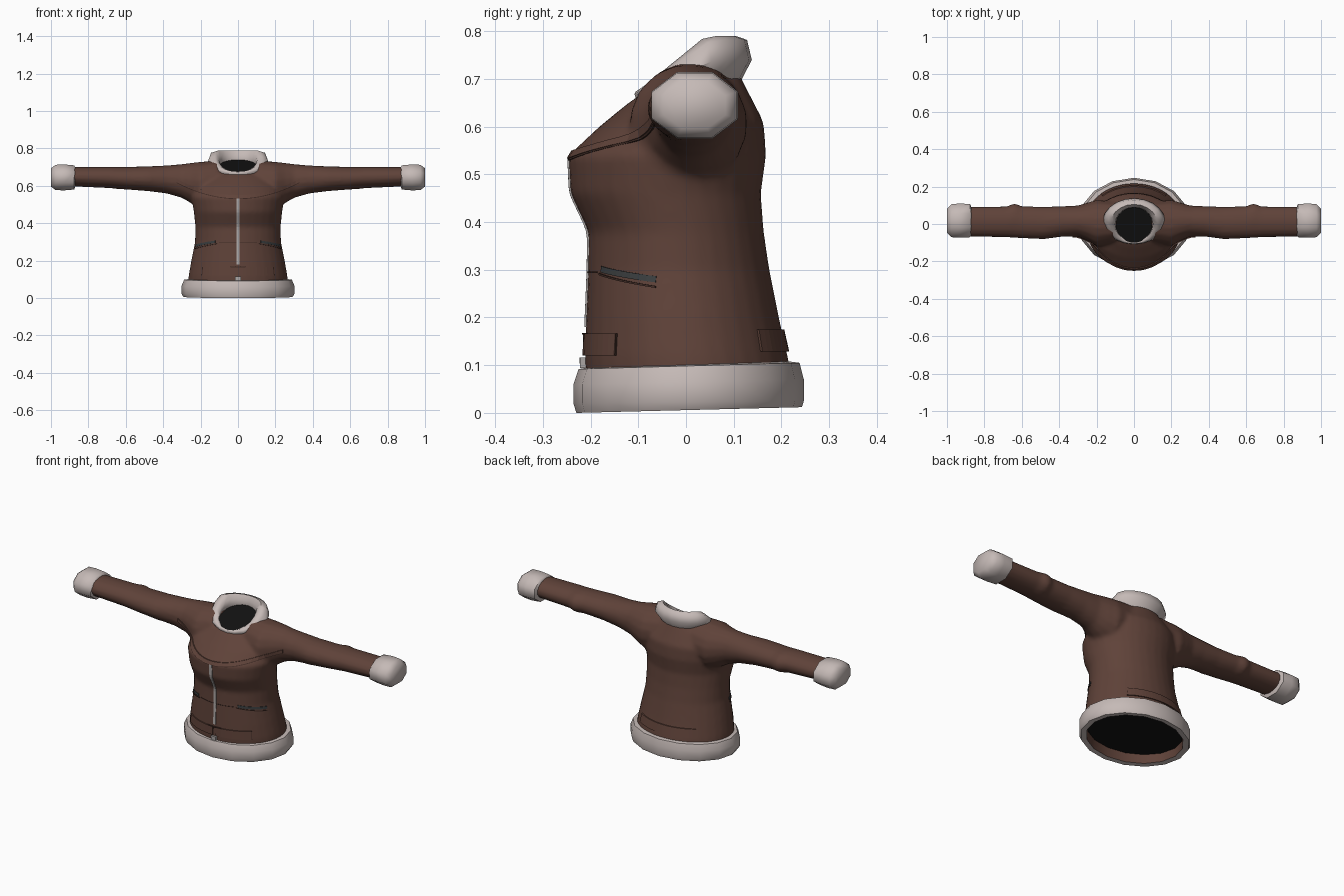
import bpy, bmesh, math
from mathutils import Vector
from mathutils.bvhtree import BVHTree

if "Cube" in bpy.data.objects:
    bpy.data.objects.remove(bpy.data.objects["Cube"])


def material(name, rgb):
    m = bpy.data.materials.new(name)
    m.diffuse_color = (*rgb, 1)
    m.use_nodes = True
    m.node_tree.nodes["Principled BSDF"].inputs["Base Color"].default_value = m.diffuse_color
    return m


LEATHER = material("brown leather", (0.115, 0.055, 0.041))
SEAM = material("dark brown seam", (0.05, 0.024, 0.018))
FUR = material("pale fur", (0.56, 0.49, 0.47))
LINING = material("black lining", (0.006, 0.006, 0.006))
METAL = material("zip metal", (0.42, 0.39, 0.38))
GREY = material("dark grey zip", (0.045, 0.05, 0.052))


def loft(bm, rings, caps=True, loop=False):
    """Skin a list of equal point rings."""
    vs = [[bm.verts.new(p) for p in r] for r in rings]
    n = len(vs[0])
    pairs = list(zip(vs, vs[1:]))
    if loop:
        pairs.append((vs[-1], vs[0]))
    for a, b in pairs:
        for i in range(n):
            j = (i + 1) % n
            bm.faces.new((a[i], a[j], b[j], b[i]))
    if caps and not loop:
        bm.faces.new(vs[0])
        bm.faces.new(vs[-1])


def finish(bm, name, mats, angle=40):
    bmesh.ops.recalc_face_normals(bm, faces=bm.faces)
    me = bpy.data.meshes.new(name)
    bm.to_mesh(me)
    bm.free()
    for m in mats:
        me.materials.append(m)
    for p in me.polygons:
        p.use_smooth = True
    me.set_sharp_from_angle(angle=math.radians(angle))
    ob = bpy.data.objects.new(name, me)
    bpy.context.collection.objects.link(ob)
    return ob


def level_ring(zf, zb, w, yf, yb, n=32, k=1.0):
    """Oval around z; height runs from zf in front to zb behind."""
    pts = []
    for i in range(n):
        a = math.tau * i / n
        t = (1 - math.cos(a)) / 2
        pts.append((w * math.sin(a), yf + (yb - yf) * t,
                    zf + (zb - zf) * min(1, t * k)))
    return pts


def arm_ring(side, x, zb, zt, yf, yb, n=16):
    """Oval around the sleeve axis."""
    pts = []
    for i in range(n):
        a = math.tau * (i + 0.5) / n
        pts.append((side * x, (yf + yb) / 2 + (yb - yf) / 2 * math.cos(a),
                    (zb + zt) / 2 + (zt - zb) / 2 * math.sin(a)))
    return pts


# Jacket shell: torso and both sleeves blended into one skin
TORSO = [(.06, .06, .268, -.21, .225), (.12, .12, .264, -.212, .213),
         (.2, .2, .25, -.209, .195), (.3, .3, .23, -.205, .175),
         (.38, .38, .228, -.204, .163), (.46, .46, .236, -.242, .157),
         (.54, .54, .25, -.246, .168), (.60, .61, .235, -.182, .163),
         (.645, .68, .17, -.127, .127), (.668, .735, .105, -.095, .10)]
SLEEVE = [(.1, .5, .737, -.10, .12), (.2, .48, .73, -.12, .13),
          (.25, .505, .724, -.09, .115), (.3, .535, .717, -.068, .10),
          (.38, .558, .71, -.068, .096), (.48, .571, .705, -.082, .093),
          (.6, .58, .702, -.077, .096), (.64, .582, .703, -.075, .112),
          (.68, .587, .703, -.072, .095), (.9, .597, .702, -.067, .092)]
shell = bmesh.new()
loft(shell, [level_ring(*r) for r in TORSO])
for s in (-1, 1):
    loft(shell, [arm_ring(s, *r) for r in SLEEVE])
jacket = finish(shell, "jacket_shell", [LEATHER])
rm = jacket.modifiers.new("blend", 'REMESH')
rm.mode = 'VOXEL'
rm.voxel_size = 0.011
rm.use_smooth_shade = True
sm = jacket.modifiers.new("relax", 'SMOOTH')
sm.factor = 0.5
sm.iterations = 4

# Fur hem with a leather inner band
bm = bmesh.new()
HEM = [(.095, .108, .262, -.205, .215), (.092, .105, .288, -.225, .238),
       (.06, .07, .302, -.236, .247), (.02, .025, .302, -.236, .247),
       (.0, .012, .292, -.23, .243), (.003, .014, .262, -.205, .217),
       (.05, .06, .258, -.2, .213)]
loft(bm, [level_ring(*r, n=16) for r in HEM], loop=True)
for f in bm.faces:
    c = f.calc_center_median()
    if math.hypot(c.x / .275, (c.y - .006) / .222) < 0.97:
        f.material_index = 1
finish(bm, "fur_hem", [FUR, LEATHER])

# Fur collar, tall behind and tapering to the front
bm = bmesh.new()
COLLAR = [(.655, .69, .125, -.104, .112), (.668, .74, .166, -.108, .138),
          (.674, .782, .152, -.105, .128), (.675, .79, .125, -.1, .105),
          (.672, .765, .102, -.093, .09), (.66, .72, .098, -.09, .088)]
loft(bm, [level_ring(*r, n=20, k=1.45) for r in COLLAR], loop=True)
finish(bm, "fur_collar", [FUR], 60)

# Dark openings at neck and hem
for name, ring in (("neck_opening", (.676, .743, .106, -.1, .1)),
                   ("hem_opening", (.052, .052, .264, -.206, .218))):
    bm = bmesh.new()
    bm.faces.new([bm.verts.new(p) for p in level_ring(*ring)])
    finish(bm, name, [LINING])

# Fur cuffs
CUFF = [(.868, .598, .70, -.06, .09), (.876, .575, .715, -.078, .114),
        (.93, .57, .72, -.08, .117), (.975, .572, .718, -.078, .114),
        (1.0, .592, .698, -.052, .088)]
for s, side in ((-1, "left"), (1, "right")):
    bm = bmesh.new()
    loft(bm, [arm_ring(s, *r, n=8) for r in CUFF])
    finish(bm, side + "_fur_cuff", [FUR], 60)

# Thin plates laid on the shell by casting rays at it
deps = bpy.context.evaluated_depsgraph_get()
skin = BVHTree.FromObject(jacket, deps)


def plate(name, mat, lo, hi, steps, lift=0.004, rows=1):
    """lo(t), hi(t) return (origin, direction) for the two long edges."""
    bm = bmesh.new()
    grid = []
    for i in range(steps + 1):
        (o0, d0), (o1, d1) = lo(i / steps), hi(i / steps)
        col = []
        for j in range(rows + 1):
            d = Vector(d0).lerp(Vector(d1), j / rows).normalized()
            hit = skin.ray_cast(Vector(o0).lerp(Vector(o1), j / rows), d)[0]
            col.append((hit - d * lift, hit + d * 0.003) if hit else None)
        grid.append(col)
    for a, b in zip(grid, grid[1:]):
        for j in range(rows):
            q = (a[j], b[j], b[j + 1], a[j + 1])
            if None in q:
                continue
            top = [bm.verts.new(p[0]) for p in q]
            low = [bm.verts.new(p[1]) for p in q]
            bm.faces.new(top)
            for e in ((0, 1), (2, 3), (1, 2), (3, 0)):
                bm.faces.new((top[e[1]], top[e[0]], low[e[0]], low[e[1]]))
    bmesh.ops.remove_doubles(bm, verts=bm.verts, dist=1e-5)
    return finish(bm, name, [mat])


def round_edge(a0, a1, z0, z1):
    def f(t):
        a = a0 + (a1 - a0) * t
        d = Vector((math.sin(a), -math.cos(a), 0))
        return d + Vector((0, 0, z0 + (z1 - z0) * t)), -d
    return f


def front_edge(x0, x1, zfun):
    def f(t):
        x = x0 + (x1 - x0) * t
        return (x, -1, zfun(x)), (0, 1, 0)
    return f


def band(name, mat, a0, a1, z0, z1, h, steps, lift=0.004, rows=1):
    plate(name, mat, round_edge(a0, a1, z0 - h / 2, z1 - h / 2),
          round_edge(a0, a1, z0 + h / 2, z1 + h / 2), steps, lift, rows)


# Yoke seam across the chest
plate("yoke_flap", LEATHER, front_edge(-.33, .33, lambda x: .533 + .8 * x * x),
      front_edge(-.33, .33, lambda x: .55 + .8 * x * x), 28, 0.006)
plate("yoke_seam", SEAM, front_edge(-.33, .33, lambda x: .529 + .8 * x * x),
      front_edge(-.33, .33, lambda x: .533 + .8 * x * x), 28, 0.003)

# Front zip, waist seam and hem tab
band("front_zip", METAL, -.035, .035, .365, .365, .37, 2, 0.004, 24)
band("hem_tab", METAL, -.07, .07, .105, .105, .022, 2, 0.012)
band("waist_seam", SEAM, -.5, .5, .295, .295, .003, 12, 0.002)

# Belt buckle, belt tabs and slanted pockets
band("buckle_top", SEAM, -.19, .19, .166, .166, .004, 6, 0.008)
for s, side in ((-1, "left"), (1, "right")):
    band(side + "_front_belt", LEATHER, s * .04, s * .9, .143, .143, .046, 10, 0.006)
    band(side + "_back_belt", LEATHER, s * 2.3, s * math.pi, .152, .152, .046, 10, 0.006)
    band(side + "_belt_end", SEAM, s * .9, s * .915, .143, .143, .046, 1, 0.006)
    band(side + "_pocket_zip", GREY, s * .6, s * 1.3, .301, .28, .013, 8, 0.003)
    band(side + "_pocket_edge", SEAM, s * .56, s * 1.3, .291, .264, .004, 8, 0.004)
